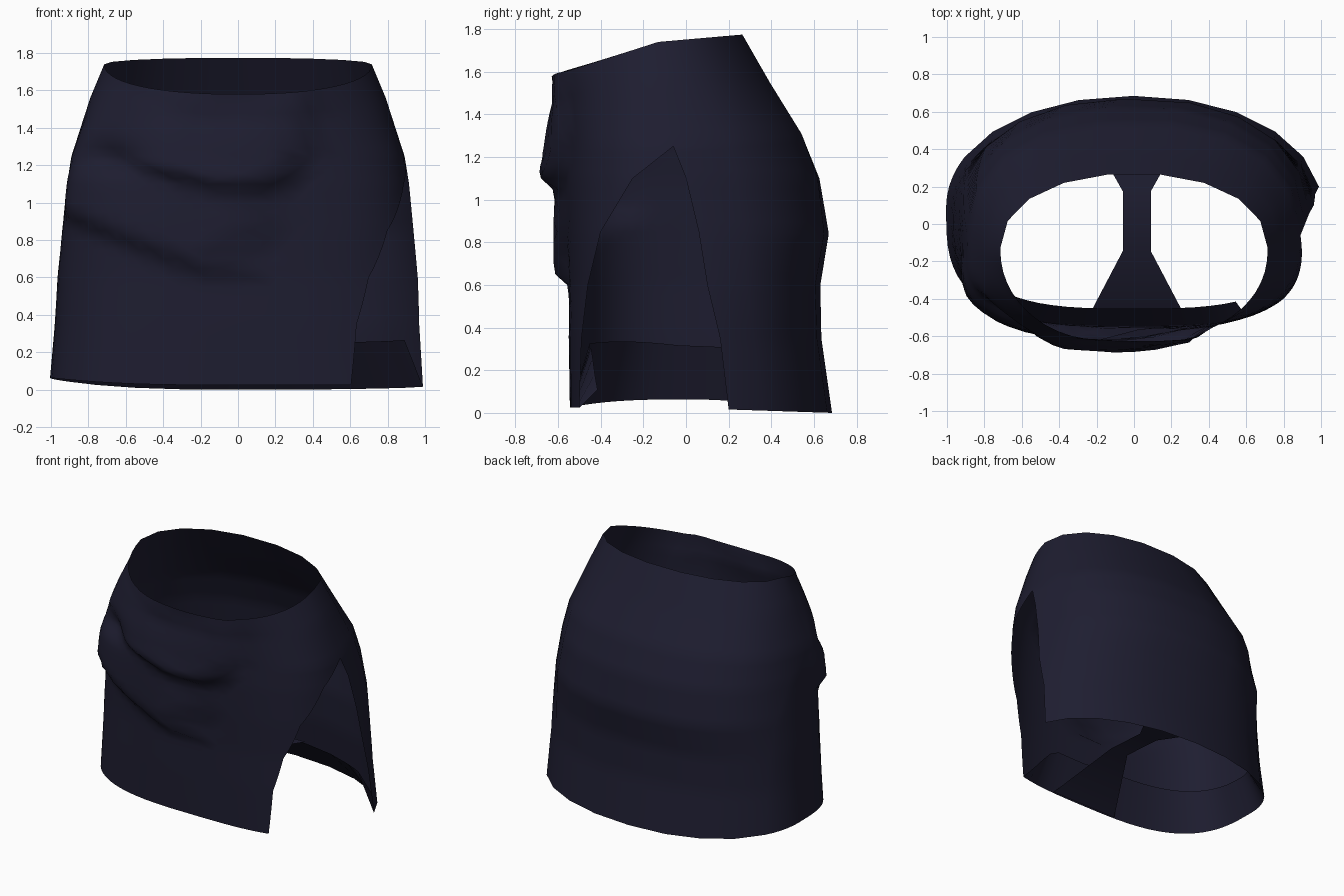
import bpy, bmesh, math

if "Cube" in bpy.data.objects:
    bpy.data.objects.remove(bpy.data.objects["Cube"], do_unlink=True)

navy = bpy.data.materials.new("dark navy cloth")
navy.use_nodes = True
navy.diffuse_color = (0.013, 0.0125, 0.03, 1)
shader = next(n for n in navy.node_tree.nodes if n.type == 'BSDF_PRINCIPLED')
shader.inputs["Base Color"].default_value = navy.diffuse_color
shader.inputs["Roughness"].default_value = 0.9


def smooth(value):
    value = max(0.0, min(1.0, value))
    return value * value * (3 - 2 * value)


def signed_power(value, power):
    return math.copysign(abs(value) ** power, value)


def mix(a, b, t):
    return [p + (q - p) * t for p, q in zip(a, b)]


def edge_angle(y, yc, yf, yb, nf, nb):
    """Angle at which a rounded-box ring passes through depth y."""
    if y < yc:
        return -math.asin(min(1, (y - yc) / (yf - yc)) ** (nf / 2))
    return math.asin(min(1, (y - yc) / (yb - yc)) ** (nb / 2))


def ring_point(angle, zs, zf, zb, w, yc, yf, yb, nf, nb):
    c, s = math.cos(angle), math.sin(angle)
    front = s < 0
    n = nf if front else nb
    reach = signed_power(s, 2 / n)
    depth = yc - yf if front else yb - yc
    z = zs + ((zf if front else zb) - zs) * abs(reach)
    return w * signed_power(c, 2 / n), yc + depth * reach, z


def drape(x, z):
    """Overhang of the folds: crisp lower edge, fading out upward."""
    low_edge = 0.56 + (0.42 * -(x + 0.12) if x < -0.12 else 0.8 * (x + 0.12))
    cowl_edge = 1.03 + 2 * max(0, x - 0.08) ** 2 + 0.3 * max(0, -0.1 - x)
    total = 0
    for edge, amount, reach, fade in (
            (low_edge, 0.07, 0.85, smooth((0.3 - x) / 0.4)),
            (cowl_edge, 0.08, 0.54, smooth((x + 0.75) / 0.45) * smooth((0.42 - x) / 0.14))):
        rise = z - edge
        total += amount * smooth(rise / 0.09) * max(0, 1 - (rise / reach) ** 2) * fade
    # pinched hollow near the hip
    hollow = ((x + 0.68) / 0.14) ** 2 + ((z - 1.24) / 0.07) ** 2
    return total - 0.06 * math.exp(-hollow)


def lining_point(x, y, z):
    """Top edge of the lining, turned up and inward from a hem point."""
    if y > 0:
        return x * 0.9, y * (1 - 0.34 * smooth(y / 0.5)), z + 0.25
    rise = 0.28 * smooth((0.75 - x) / 0.4)
    return x * 0.9, y * 0.83, z + (rise if x > 0 else 0.25 + 0.05 * y / -0.54)


def make_object(name, bm):
    bmesh.ops.remove_doubles(bm, verts=bm.verts, dist=0.0005)
    mesh = bpy.data.meshes.new(name)
    bm.to_mesh(mesh)
    bm.free()
    mesh.materials.append(navy)
    obj = bpy.data.objects.new(name, mesh)
    bpy.context.collection.objects.link(obj)
    bpy.ops.object.select_all(action='DESELECT')
    obj.select_set(True)
    bpy.context.view_layer.objects.active = obj
    bpy.ops.object.shade_smooth_by_angle(angle=math.radians(40))


def loft(bm, rows):
    grid = [[bm.verts.new(p) for p in row] for row in rows]
    for upper, lower in zip(grid, grid[1:]):
        for i in range(len(upper) - 1):
            bm.faces.new((upper[i], lower[i], lower[i + 1], upper[i + 1]))


def subdivide(levels, steps):
    out = [levels[0]]
    for a, b in zip(levels, levels[1:]):
        out += [mix(a, b, k / steps) for k in range(1, steps + 1)]
    return out


# Skirt rings: side z, front z, back z, half width, mid y, front y, back y,
# front and back squareness, slit back y, slit front y
skirt_levels = [
    (1.74, 1.58, 1.775, .715, -.13, -.63, .27, 2.2, 2.15, -.13, -.13),
    (1.56, 1.45, 1.55, .79, -.10, -.59, .40, 2.4, 2.2, -.10, -.10),
    (1.25, 1.25, 1.31, .89, -.06, -.57, .55, 2.6, 2.3, -.06, -.06),
    (1.10, 1.10, 1.10, .915, -.04, -.57, .63, 2.7, 2.3, .00, -.25),
    (.85, .85, .84, .94, .00, -.56, .67, 2.9, 2.3, .06, -.40),
    (.60, .60, .60, .965, .02, -.55, .63, 2.9, 2.3, .10, -.46),
    (.35, .35, .35, .98, .05, -.55, .635, 3, 2.2, .16, -.49),
    (.02, .025, 0, 1.005, .08, -.545, .685, 3.1, 2.1, .20, -.50),
]
# coarse columns at the back, fine ones across the draped front
columns = [i / 18 for i in range(9)] + [0.5 + i / 56 for i in range(29)]
rows = []
for level in subdivide(skirt_levels, 5):
    shape, slit_back, slit_front = level[:9], level[9], level[10]
    start = edge_angle(slit_back, *shape[4:])
    end = edge_angle(slit_front, *shape[4:]) + 2 * math.pi
    row = []
    for u in columns:
        x, y, z = ring_point(start + (end - start) * u, *shape)
        push = drape(x, z) * smooth((-0.12 - y) / 0.25)
        length = math.hypot(x * 0.4, y) or 1
        z += 0.045 * max(0, -x) ** 3 * max(0, 1 - z / 0.3)
        row.append((x + push * x * 0.4 / length, y + push * y / length, z))
    rows.append(row)
bm = bmesh.new()
loft(bm, rows)
make_object("skirt", bm)

# Lining turned up inside from the hem around both leg openings
bm = bmesh.new()
hem = rows[-1]
loft(bm, [hem, [lining_point(*p) for p in hem]])
# crotch strip rising from the front hem and running level to the back lining
strip = [(.28, -.535, .03), (.075, -.145, .29), (.075, .175, .27), (.23, .45, .255)]
loft(bm, [[(0.015 - w, y, z), (0.015 + w, y, z)] for w, y, z in strip])
make_object("hem_lining", bm)
